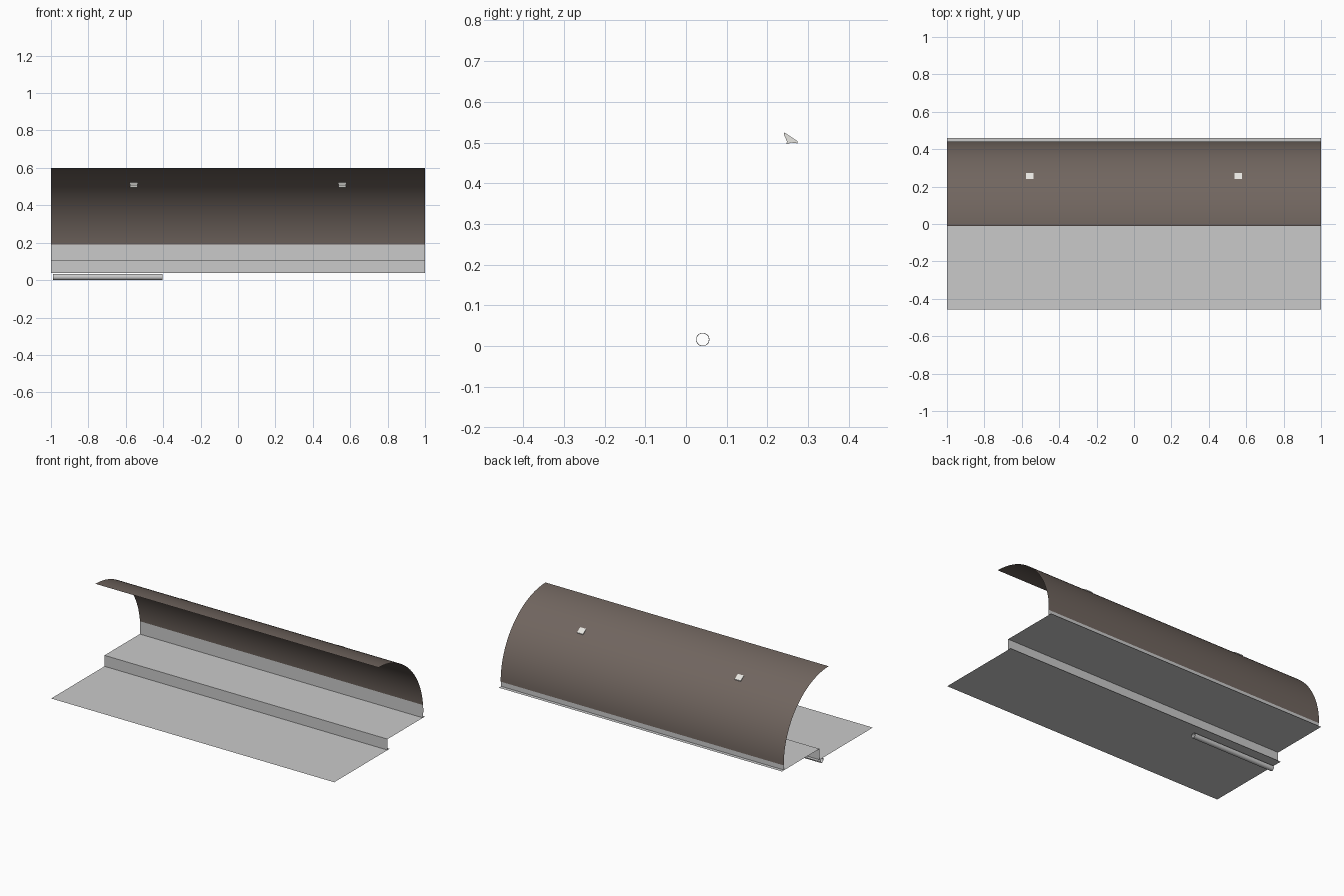
import bpy, bmesh, math

if "Cube" in bpy.data.objects:
    bpy.data.objects.remove(bpy.data.objects["Cube"])


def material(name, rgb):
    m = bpy.data.materials.new(name)
    m.diffuse_color = (*rgb, 1.0)
    m.use_nodes = True
    m.node_tree.nodes["Principled BSDF"].inputs["Base Color"].default_value = m.diffuse_color
    return m


LIGHT = material("light_grey_concrete", (0.59, 0.59, 0.59))
BROWN = material("brown_lining", (0.165, 0.132, 0.115))
WHITE = material("white_lamp", (0.82, 0.81, 0.77))
PIPE = material("pipe_grey", (0.6, 0.6, 0.6))


def add_mesh(name, bm, mat, smooth=False):
    me = bpy.data.meshes.new(name)
    bm.to_mesh(me)
    bm.free()
    me.materials.append(mat)
    for p in me.polygons:
        p.use_smooth = smooth
    ob = bpy.data.objects.new(name, me)
    bpy.context.collection.objects.link(ob)
    return ob


def sheet(name, profile, mat, smooth=False):
    """Sweep an open (y, z) profile along the whole length in x."""
    bm = bmesh.new()
    rows = [[bm.verts.new((x, y, z)) for y, z in profile] for x in (-1, 1)]
    for i in range(len(profile) - 1):
        bm.faces.new((rows[0][i], rows[1][i], rows[1][i + 1], rows[0][i + 1]))
    return add_mesh(name, bm, mat, smooth)


def prism(name, profile, x0, x1, mat):
    """Solid from a closed (y, z) profile between x0 and x1."""
    bm = bmesh.new()
    face = bm.faces.new([bm.verts.new((x0, y, z)) for y, z in profile])
    ext = bmesh.ops.extrude_face_region(bm, geom=[face], use_keep_orig=True)
    moved = [v for v in ext["geom"] if isinstance(v, bmesh.types.BMVert)]
    bmesh.ops.translate(bm, verts=moved, vec=(x1 - x0, 0, 0))
    bmesh.ops.recalc_face_normals(bm, faces=bm.faces)
    return add_mesh(name, bm, mat)


# Floors run slightly past the risers behind them
sheet("lower_floor", [(-0.457, 0.038), (0.103, 0.038)], LIGHT)
sheet("step_riser", [(0.081, 0.038), (0.081, 0.108)], LIGHT)
sheet("upper_floor", [(0.081, 0.108), (0.46, 0.108)], LIGHT)
sheet("back_wall", [(0.437, 0.108), (0.437, 0.19)], LIGHT)

# Curved lining, a quarter arch
arch = []
for i in range(33):
    a = math.radians(89.5 * i / 32)
    arch.append((-0.015 + 0.457 * math.cos(a), 0.14 + 0.46 * math.sin(a)))
sheet("arched_lining", arch, BROWN, smooth=True)

# Two small lamps set through the lining
lamp = [(0.241, 0.524), (0.247, 0.521), (0.274, 0.503), (0.273, 0.498),
        (0.257, 0.500), (0.252, 0.497), (0.246, 0.496), (0.248, 0.502),
        (0.241, 0.518)]
for side, cx in (("left", -0.557), ("right", 0.557)):
    prism("lamp_" + side, lamp, cx - 0.021, cx + 0.021, WHITE)

# Thin-walled open drain pipe under the lower floor
bm = bmesh.new()
SEG, R_OUT, R_IN, CY, CZ = 32, 0.0165, 0.0150, 0.041, 0.0165
corners = [(-0.988, R_OUT), (-0.405, R_OUT), (-0.405, R_IN), (-0.988, R_IN)]
loops = []
for x, r in corners:
    loops.append([bm.verts.new((x, CY + r * math.cos(2 * math.pi * k / SEG),
                                CZ + r * math.sin(2 * math.pi * k / SEG)))
                  for k in range(SEG)])
for i in range(4):
    a, b = loops[i], loops[(i + 1) % 4]
    for k in range(SEG):
        n = (k + 1) % SEG
        bm.faces.new((a[k], b[k], b[n], a[n]))
bmesh.ops.recalc_face_normals(bm, faces=bm.faces)
pipe = add_mesh("drain_pipe", bm, PIPE)
bpy.context.view_layer.objects.active = pipe
pipe.select_set(True)
bpy.ops.object.shade_smooth_by_angle(angle=math.radians(40))
